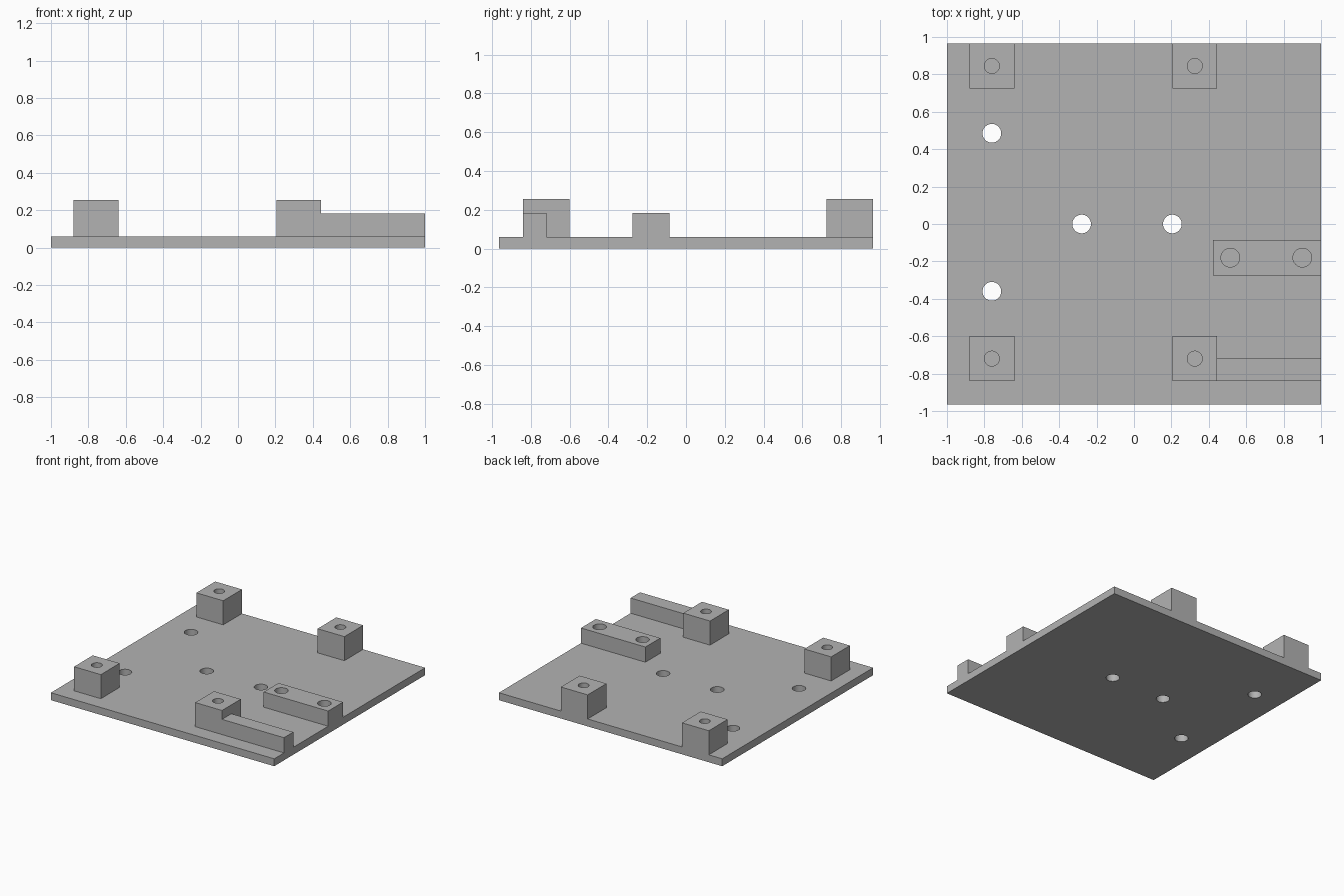
import bpy

# Remove the default cube only
cube = bpy.data.objects.get("Cube")
if cube:
    bpy.data.objects.remove(cube, do_unlink=True)

grey = bpy.data.materials.new("plain_grey")
grey.use_nodes = True
colour = (0.45, 0.45, 0.45, 1)
grey.diffuse_color = colour
grey.node_tree.nodes["Principled BSDF"].inputs["Base Color"].default_value = colour

PLATE_TOP = 0.06
POST_TOP = 0.255
RAIL_TOP = 0.183
HALF_DEPTH = 0.965


def box(name, x0, x1, y0, y1, z0, z1):
    bpy.ops.mesh.primitive_cube_add(
        size=1, location=((x0 + x1) / 2, (y0 + y1) / 2, (z0 + z1) / 2))
    obj = bpy.context.object
    obj.name = name
    obj.scale = (x1 - x0, y1 - y0, z1 - z0)
    bpy.ops.object.transform_apply(location=False, rotation=False, scale=True)
    obj.data.materials.append(grey)
    return obj


def drill(obj, x, y, radius, z0, z1):
    """Cut a vertical round hole between two heights."""
    bpy.ops.mesh.primitive_cylinder_add(
        vertices=48, radius=radius, depth=z1 - z0, location=(x, y, (z0 + z1) / 2))
    cutter = bpy.context.object
    cutter.name = "hole_cutter"
    cutter.hide_render = True
    cutter.data.materials.append(grey)
    cut = obj.modifiers.new("hole", 'BOOLEAN')
    cut.operation = 'DIFFERENCE'
    cut.solver = 'EXACT'
    cut.object = cutter
    bpy.context.view_layer.objects.active = obj
    bpy.ops.object.modifier_apply(modifier=cut.name)
    bpy.data.objects.remove(cutter, do_unlink=True)


def finish(obj):
    bpy.ops.object.select_all(action='DESELECT')
    obj.select_set(True)
    bpy.context.view_layer.objects.active = obj
    bpy.ops.object.shade_smooth_by_angle(angle=0.5)


# Base plate with four through holes
plate = box("base_plate", -1, 1, -HALF_DEPTH, HALF_DEPTH, 0, PLATE_TOP)
for x, y in [(-0.76, 0.485), (-0.76, -0.36), (-0.28, 0), (0.205, 0)]:
    drill(plate, x, y, 0.05, -0.1, 0.2)
finish(plate)

# Four square standoff posts with blind screw holes
for side, x in (("right", -0.76), ("left", 0.325)):
    for end, y in (("back", HALF_DEPTH - 0.12), ("front", -0.72)):
        post = box(f"{end}_{side}_post", x - 0.12, x + 0.12,
                   y - 0.12, y + 0.12, PLATE_TOP, POST_TOP)
        drill(post, x, y, 0.04, PLATE_TOP + 0.001, POST_TOP + 0.1)
        finish(post)

# Mounting block with two screw holes
block = box("mounting_block", 0.423, 1, -0.275, -0.085, PLATE_TOP, RAIL_TOP)
for x in (0.515, 0.9):
    drill(block, x, -0.18, 0.05, PLATE_TOP + 0.001, RAIL_TOP + 0.1)
finish(block)

# Plain rail running from the front left post to the edge
box("side_rail", 0.445, 1, -0.84, -0.72, PLATE_TOP, RAIL_TOP)
